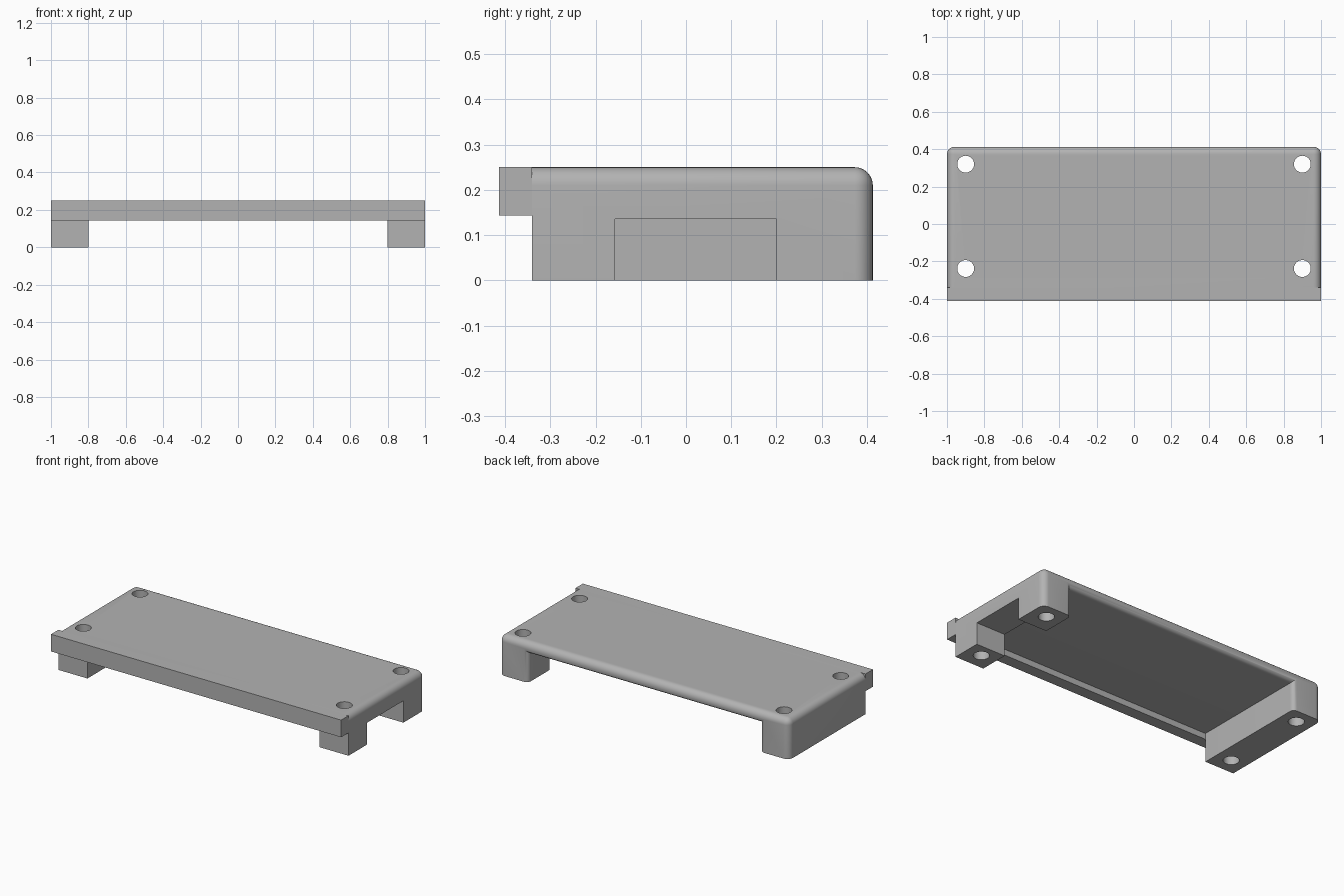
import bpy, bmesh
from mathutils import Vector

cube = bpy.data.objects.get("Cube")
if cube:
    bpy.data.objects.remove(cube)

BACK, FRONT, STEP = 0.413, -0.413, -0.34
TOP, UNDER, INNER = 0.25, 0.18, 0.80

grey = bpy.data.materials.new("plain grey")
grey.use_nodes = True
colour = (0.45, 0.45, 0.45, 1)
grey.diffuse_color = colour
grey.node_tree.nodes["Principled BSDF"].inputs["Base Color"].default_value = colour


def add_object(name, bm):
    bmesh.ops.recalc_face_normals(bm, faces=bm.faces)
    mesh = bpy.data.meshes.new(name)
    bm.to_mesh(mesh)
    bm.free()
    mesh.materials.append(grey)
    obj = bpy.data.objects.new(name, mesh)
    bpy.context.collection.objects.link(obj)
    return obj


def box(name, low, high):
    low, high = Vector(low), Vector(high)
    bm = bmesh.new()
    bmesh.ops.create_cube(bm, size=1)
    for v in bm.verts:
        v.co = (low + high) / 2 + v.co * (high - low)
    return add_object(name, bm)


def near(a, b):
    return abs(a - b) < 0.0005


def round_edges(bm, rule, radius):
    edges = [e for e in bm.edges if rule(*(v.co for v in e.verts))]
    bmesh.ops.bevel(bm, geom=edges, offset=radius, segments=8, profile=0.5,
                    affect='EDGES', clamp_overlap=True)


def outer_edge(a, b):
    if near(a.z, TOP) and near(b.z, TOP):
        return not (near(a.y, STEP) and near(b.y, STEP))
    return near(a.y, BACK) and near(b.y, BACK) and near(abs(a.x), 1) and near(a.x, b.x)


def arch_edge(a, b):
    return (near(a.y, BACK) and near(b.y, BACK)
            and all(abs(p.x) < INNER + 0.001 and p.z < UNDER + 0.001 for p in (a, b)))


def combine(target, other, operation):
    mod = target.modifiers.new(other.name, 'BOOLEAN')
    mod.operation, mod.solver, mod.object = operation, 'EXACT', other
    bpy.context.view_layer.objects.active = target
    bpy.ops.object.modifier_apply(modifier=mod.name)
    bpy.data.objects.remove(other)


# Bridge-shaped body: plate with a foot along each end
outline = [(-1, 0), (-INNER, 0), (-INNER, UNDER), (INNER, UNDER),
           (INNER, 0), (1, 0), (1, TOP), (-1, TOP)]
bm = bmesh.new()
profile = bm.faces.new([bm.verts.new((x, STEP, z)) for x, z in outline])
sweep = bmesh.ops.extrude_face_region(bm, geom=[profile], use_keep_orig=True)
moved = [g for g in sweep["geom"] if isinstance(g, bmesh.types.BMVert)]
bmesh.ops.translate(bm, verts=moved, vec=(0, BACK - STEP, 0))
bmesh.ops.recalc_face_normals(bm, faces=bm.faces)
round_edges(bm, outer_edge, 0.04)
round_edges(bm, arch_edge, 0.028)
body = add_object("bracket_plate", bm)

# Square lip along the front
combine(body, box("front_lip", (-1, FRONT, 0.143), (1, STEP, TOP)), 'UNION')

# Opening that splits the left foot in two
combine(body, box("foot_opening", (INNER - 0.05, -0.157, -0.1), (1.1, 0.2, 0.136)), 'DIFFERENCE')

# Four through holes
for x in (-0.9, 0.9):
    for y in (-0.238, 0.32):
        bm = bmesh.new()
        bmesh.ops.create_cone(bm, cap_ends=True, segments=40, radius1=0.045,
                              radius2=0.045, depth=1)
        bmesh.ops.translate(bm, verts=bm.verts, vec=(x, y, 0.1))
        combine(body, add_object("hole_cutter", bm), 'DIFFERENCE')

# Smooth rounded edges, crisp corners
bpy.ops.object.select_all(action='DESELECT')
body.select_set(True)
bpy.context.view_layer.objects.active = body
bpy.ops.object.shade_smooth_by_angle(angle=0.52)
